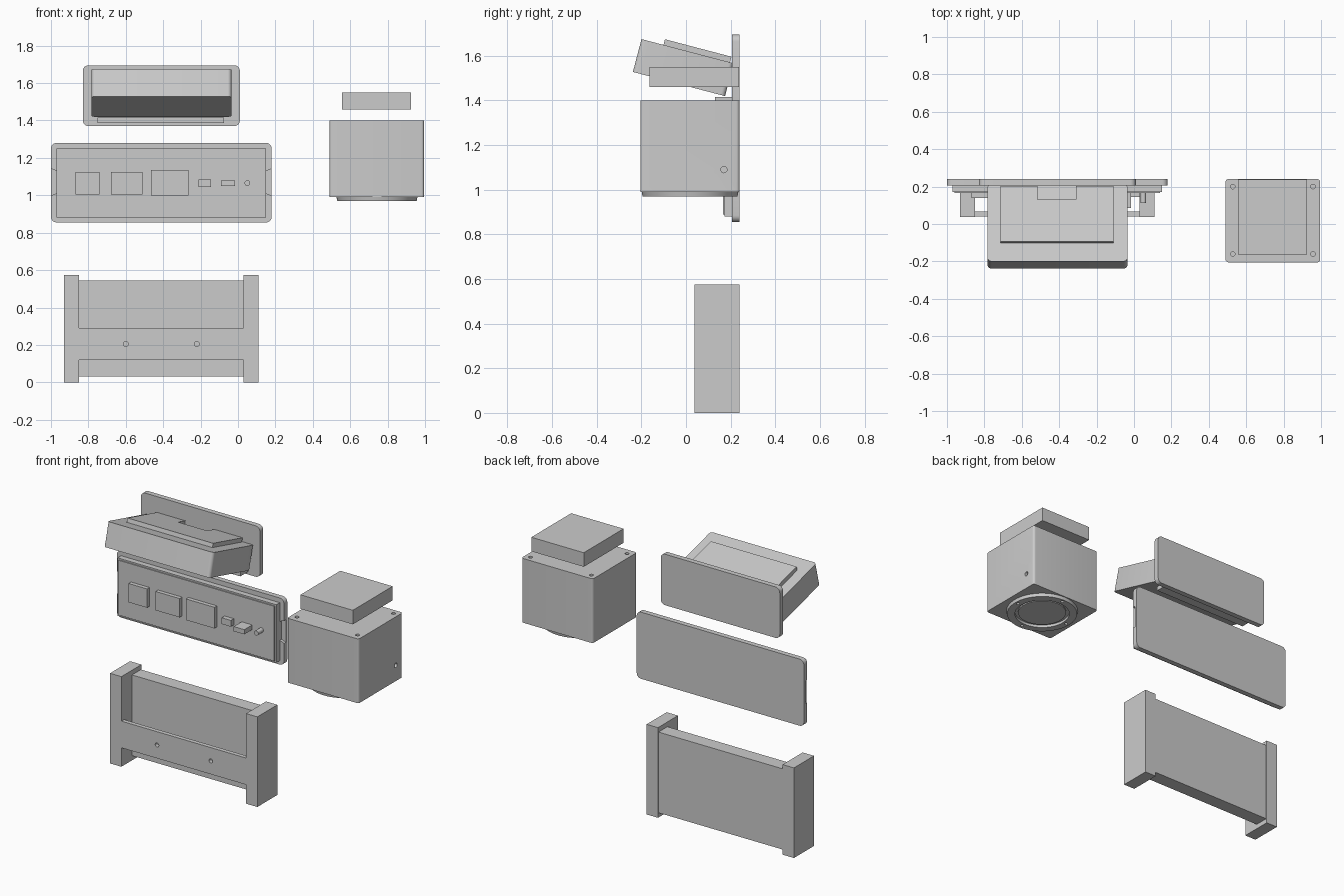
import bpy, bmesh, math
from mathutils import Matrix, Vector

if "Cube" in bpy.data.objects:
    bpy.data.objects.remove(bpy.data.objects["Cube"])


def new_object(name, bm):
    bmesh.ops.recalc_face_normals(bm, faces=bm.faces)
    mesh = bpy.data.meshes.new(name)
    bm.to_mesh(mesh)
    bm.free()
    ob = bpy.data.objects.new(name, mesh)
    bpy.context.collection.objects.link(ob)
    return ob


def smooth(ob):
    bpy.ops.object.select_all(action='DESELECT')
    ob.select_set(True)
    bpy.context.view_layer.objects.active = ob
    bpy.ops.object.shade_smooth_by_angle(angle=math.radians(30))
    return ob


def box(name, x, y, z, radius=0, axis=None):
    """Box from (min, max) ranges; edges along one axis may be rounded."""
    bm = bmesh.new()
    bmesh.ops.create_cube(bm, size=1)
    for v in bm.verts:
        v.co = Vector([(r[0] + r[1]) / 2 + c * (r[1] - r[0]) for r, c in zip((x, y, z), v.co)])
    if radius:
        edges = [e for e in bm.edges
                 if abs((e.verts[0].co - e.verts[1].co).normalized()[axis]) > 0.9]
        bmesh.ops.bevel(bm, geom=edges, offset=radius, segments=6, profile=0.5, affect='EDGES')
    ob = new_object(name, bm)
    return smooth(ob) if radius else ob


def cylinder(name, centre, r1, depth, axis='Z', r2=None, sides=32):
    bm = bmesh.new()
    bmesh.ops.create_cone(bm, cap_ends=True, segments=sides, radius1=r1,
                          radius2=r1 if r2 is None else r2, depth=depth)
    turn = {'Z': Matrix(), 'Y': Matrix.Rotation(math.pi / 2, 4, 'X'),
            'X': Matrix.Rotation(math.pi / 2, 4, 'Y')}[axis]
    bmesh.ops.transform(bm, matrix=Matrix.Translation(centre) @ turn, verts=bm.verts)
    return smooth(new_object(name, bm))


def prism_y(name, points, y):
    """Extrude an x-z outline between two y values."""
    bm = bmesh.new()
    face = bm.faces.new([bm.verts.new((px, y[0], pz)) for px, pz in points])
    out = bmesh.ops.extrude_face_region(bm, geom=[face])
    verts = [g for g in out['geom'] if isinstance(g, bmesh.types.BMVert)]
    bmesh.ops.translate(bm, vec=(0, y[1] - y[0], 0), verts=verts)
    return new_object(name, bm)


def cut(ob, *cutters):
    for c in cutters:
        c.hide_render = True
        mod = ob.modifiers.new("cut", 'BOOLEAN')
        mod.operation = 'DIFFERENCE'
        mod.solver = 'EXACT'
        mod.object = c
        bpy.context.view_layer.objects.active = ob
        bpy.ops.object.modifier_apply(modifier=mod.name)
        bpy.data.objects.remove(c)


# Lower bracket: side walls, back panel, drilled front bar
for side, x0 in (("left", -0.93), ("right", 0.03)):
    box("bracket_wall_" + side, (x0, x0 + 0.08), (0.038, 0.24), (0, 0.575))
box("bracket_panel", (-0.85, 0.03), (0.145, 0.235), (0.03, 0.545))
bar = box("bracket_front_bar", (-0.85, 0.03), (0.04, 0.067), (0.12, 0.29))
cut(bar, *[cylinder("hole", (x, 0.05, 0.205), 0.013, 0.1, 'Y') for x in (-0.6, -0.22)])

# Connector plate with grip notches on both ends
plate = box("connector_plate", (-1, 0.18), (0.207, 0.24), (0.855, 1.28), 0.03, 1)
for x, s in ((-1, 1), (0.18, -1)):
    outline = [(x - 0.02 * s, 0.99), (x + 0.03 * s, 1.01), (x + 0.03 * s, 1.13), (x - 0.02 * s, 1.15)]
    cut(plate, prism_y("notch", outline, (0.19, 0.225)))
box("connector_plate_step", (-0.97, 0.15), (0.172, 0.207), (0.88, 1.25))
box("connector_plate_face", (-0.96, 0.14), (0.165, 0.173), (0.89, 1.24))

# Sockets and knob on the connector plate
for i, (x, z, y) in enumerate([((-0.87, -0.74), (1.005, 1.125), 0.14),
                               ((-0.68, -0.51), (1.005, 1.125), 0.14),
                               ((-0.465, -0.265), (1.0, 1.135), 0.14),
                               ((-0.21, -0.145), (1.045, 1.085), 0.135),
                               ((-0.09, -0.015), (1.05, 1.08), 0.085)]):
    box(f"socket_{i + 1}", x, (y, 0.166), z)
cylinder("knob", (0.05, 0.14, 1.065), 0.015, 0.055, 'Y', sides=24)

# Display back plate and support shelf
box("display_plate", (-0.83, 0.01), (0.207, 0.24), (1.37, 1.695), 0.03, 1)
box("display_shelf", (-0.75, -0.075), (0.13, 0.208), (1.387, 1.415))

# Tilted display housing with a raised, notched panel
housing = box("display_housing", (-0.783, -0.035), (0, 0.427), (0, 0.152), 0.02, 2)
panel = box("display_raised_panel", (-0.715, -0.11), (0.102, 0.41), (0.151, 0.178))
cut(panel, box("notch", (-0.515, -0.31), (0.335, 0.5), (0.1, 0.3)))
for ob in (housing, panel):
    ob.data.transform(Matrix.Translation((0, -0.238, 1.528)) @ Matrix.Rotation(math.radians(-14.7), 4, 'X'))

# Speaker cube with screw holes
cx, cy = 0.743, 0.018
cube = box("speaker_body", (0.49, 0.995), (-0.205, 0.24), (0.99, 1.4), 0.015, 2)
cut(cube, cylinder("hole", (0.995, 0.17, 1.09), 0.014, 0.04, 'X', sides=20),
    *[cylinder("hole", (x, y, 1.4), 0.012, 0.04, sides=20) for x in (0.528, 0.957) for y in (-0.16, 0.2)])

# Speaker ring, recess and cone underneath
ring = cylinder("speaker_ring", (cx, cy, 0.981), 0.212, 0.022, r2=0.217, sides=64)
cut(ring, cylinder("recess", (cx, cy, 0.975), 0.165, 0.024, sides=64))
for k in range(4):
    a = k * math.pi / 2 
    cut(ring, cylinder("hole", (cx + 0.19 * math.cos(a), cy + 0.19 * math.sin(a), 0.97), 0.01, 0.03, sides=16))
cylinder("speaker_cone", (cx, cy, 0.983), 0.145, 0.01, sides=64)
smooth(cube)
smooth(ring)
smooth(bar)

# Separate block above the speaker
box("top_block", (0.555, 0.925), (-0.163, 0.238), (1.46, 1.55))
